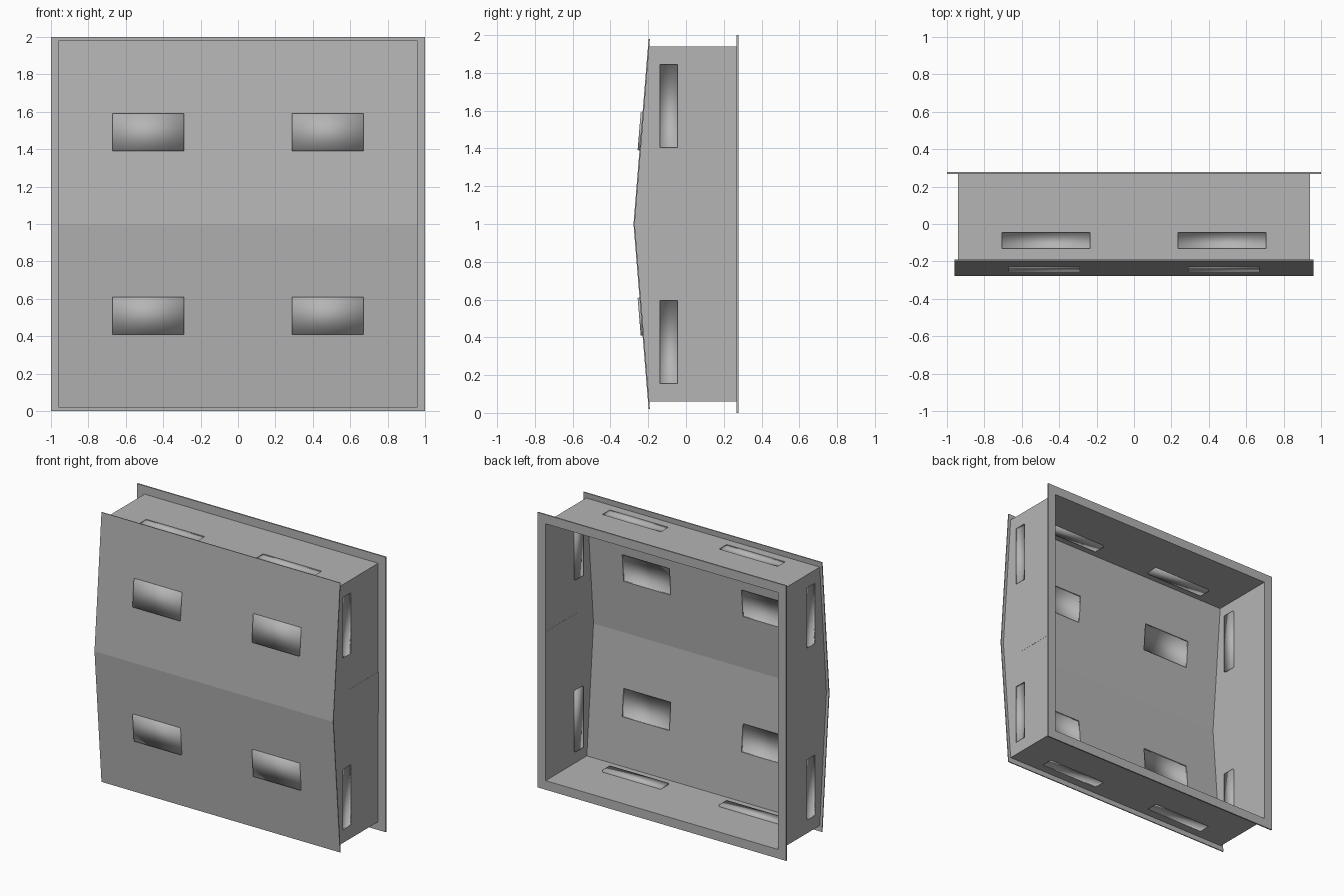
import bpy, bmesh
from mathutils import Vector

cube = bpy.data.objects.get("Cube")
if cube:
    bpy.data.objects.remove(cube, do_unlink=True)

steel = bpy.data.materials.new("plain grey steel")
GREY = (0.46, 0.46, 0.46, 1.0)
steel.diffuse_color = GREY
steel.use_nodes = True
steel.node_tree.nodes["Principled BSDF"].inputs["Base Color"].default_value = GREY


def make_object(name, bm, smooth=False):
    for f in bm.faces:
        f.smooth = smooth
    mesh = bpy.data.meshes.new(name)
    bm.to_mesh(mesh)
    bm.free()
    mesh.materials.append(steel)
    obj = bpy.data.objects.new(name, mesh)
    bpy.context.collection.objects.link(obj)
    return obj


def pocket(name, corners, push):
    """Shallow pressed tray: a floor and four sides, open at the sheet."""
    bm = bmesh.new()
    rim = [bm.verts.new(c) for c in corners]
    floor = [bm.verts.new(c + push) for c in corners]
    bm.faces.new(floor)
    for i in range(4):
        j = (i + 1) % 4
        bm.faces.new((rim[i], rim[j], floor[j], floor[i]))
    bmesh.ops.recalc_face_normals(bm, faces=bm.faces)
    make_object(name, bm, smooth=True)


def panel(name, us, vs, place, outward, holes=(), depth=0.0, thick=0.006):
    """Sheet of cells with open slots, each slot closed by a pressed tray."""
    bm = bmesh.new()
    grid = [[bm.verts.new(place(u, v)) for v in vs] for u in us]
    trays = []
    for i in range(len(us) - 1):
        for j in range(len(vs) - 1):
            quad = (grid[i][j], grid[i + 1][j], grid[i + 1][j + 1], grid[i][j + 1])
            face = bm.faces.new(quad)
            face.normal_update()
            if face.normal.dot(Vector(outward)) < 0:
                face.normal_flip()
            if (i, j) in holes:
                face.normal_update()
                trays.append(([v.co.copy() for v in face.verts], face.normal * depth))
                bm.faces.remove(face)
    obj = make_object(name, bm)
    mod = obj.modifiers.new("thickness", "SOLIDIFY")
    mod.thickness = thick
    mod.offset = -1
    if depth:
        for corners, push in trays:
            pocket(name + "_pocket", corners, push)


def front_y(z):
    return -0.278 + 0.08 * abs(z - 1) / 0.98


def mirrored(values, centre=0.0):
    """Values on both sides of a centre line, in rising order."""
    return [centre - v for v in reversed(values)] + [centre + v for v in values]


# Folded front cover with four raised pockets
xs = mirrored([0.29, 0.67, 0.96])
zs = [0.02, 0.41, 0.61, 1.0, 1.39, 1.59, 1.98]
panel("front_cover", xs, zs, lambda u, v: (u, front_y(v), v), (0, -1, 0),
      holes=[(i, j) for i in (1, 3) for j in (1, 4)], depth=0.01, thick=0.007)

# Side walls following the fold of the cover, two recessed slots each
wall_z = [0.06, 0.155, 0.595, 1.0, 1.405, 1.845, 1.94]
for side, label in ((1, "left"), (-1, "right")):
    panel(label + "_wall", [0, -0.138, -0.046, 0.27], wall_z,
          lambda u, v: (side * 0.94, u or front_y(v) + 0.006, v), (side, 0, 0),
          holes=[(1, 1), (1, 4)], depth=-0.02)

# Top and bottom walls, two recessed slots each
wall_x = mirrored([0.235, 0.705, 0.94])
for z, up, label in ((1.94, 1, "top"), (0.06, -1, "bottom")):
    panel(label + "_wall", wall_x, [-0.195, -0.132, -0.046, 0.27],
          lambda u, v: (u, v, z), (0, 0, up),
          holes=[(1, 1), (3, 1)], depth=-0.02)

# Mounting flange around the open back
panel("back_flange", mirrored([0.934, 1.0]), mirrored([0.934, 1.0], 1.0),
      lambda u, v: (u, 0.278, v), (0, 1, 0), holes=[(1, 1)], thick=0.01)

# Flush cover plate on the left wall
bm = bmesh.new()
bmesh.ops.create_cube(bm, size=1)
bmesh.ops.scale(bm, vec=(0.008, 0.35, 0.3), verts=bm.verts)
bmesh.ops.translate(bm, vec=(0.937, 0.095, 1.0), verts=bm.verts)
make_object("side_cover_plate", bm)
